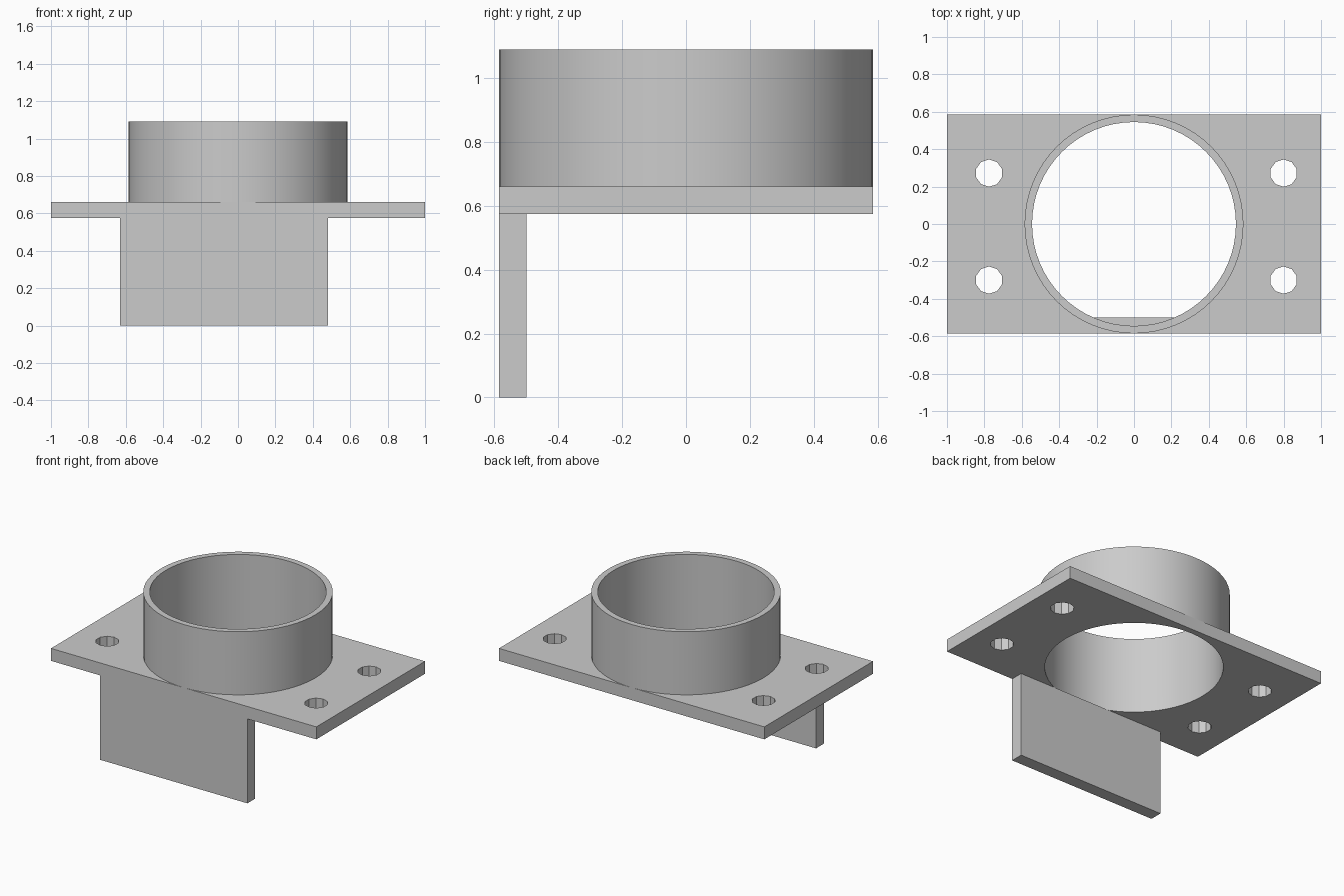
import bpy
import math
from mathutils import Matrix

if "Cube" in bpy.data.objects:
    bpy.data.objects.remove(bpy.data.objects["Cube"], do_unlink=True)

HALF_DEPTH = 0.585
PLATE_BOTTOM, PLATE_TOP, RING_TOP = 0.575, 0.66, 1.09
OUTER, INNER = 0.585, 0.545
SIDES = 64

grey = bpy.data.materials.new("plain grey")
grey.use_nodes = True
colour = (0.6, 0.6, 0.6, 1)
grey.diffuse_color = colour
grey.node_tree.nodes["Principled BSDF"].inputs["Base Color"].default_value = colour


def box(name, low, high):
    """Box between two opposite corners."""
    centre = [(a + b) / 2 for a, b in zip(low, high)]
    bpy.ops.mesh.primitive_cube_add(size=1, location=centre)
    obj = bpy.context.object
    obj.name = name
    size = [b - a for a, b in zip(low, high)]
    obj.data.transform(Matrix.Diagonal((*size, 1)))
    obj.data.materials.append(grey)
    return obj


def cylinder(name, radius, bottom, top, sides, x=0, y=0):
    """Upright cylinder between two heights."""
    bpy.ops.mesh.primitive_cylinder_add(
        vertices=sides, radius=radius, depth=top - bottom,
        location=(x, y, (bottom + top) / 2))
    obj = bpy.context.object
    obj.name = name
    obj.data.materials.append(grey)
    return obj


def cut(target, cutter):
    """Subtract the cutter and keep it out of sight."""
    mod = target.modifiers.new(cutter.name, "BOOLEAN")
    mod.operation = "DIFFERENCE"
    mod.solver = "EXACT"
    mod.object = cutter
    bpy.context.view_layer.objects.active = target
    bpy.ops.object.modifier_apply(modifier=mod.name)
    bpy.data.objects.remove(cutter, do_unlink=True)


# Flange plate with the central bore and four screw holes
plate = box("flange_plate", (-1, -HALF_DEPTH, PLATE_BOTTOM), (1, HALF_DEPTH, PLATE_TOP))
cut(plate, cylinder("plate_bore", INNER, 0.4, 0.8, SIDES))
for x in (-0.775, 0.8):
    for y in (-0.3, 0.272):
        cut(plate, cylinder("screw_hole", 0.073, 0.4, 0.8, 10, x, y))

# Open collar standing on the plate
collar = cylinder("collar", OUTER, PLATE_TOP, RING_TOP, SIDES)
cut(collar, cylinder("collar_bore", INNER, 0.5, 1.3, SIDES))

# Off-centre tab hanging below the front edge
box("front_tab", (-0.63, -HALF_DEPTH, 0), (0.48, -0.5, PLATE_BOTTOM))

# Smooth the round walls and keep the rims and screw holes crisp
for obj in (plate, collar):
    bpy.ops.object.select_all(action="DESELECT")
    obj.select_set(True)
    bpy.context.view_layer.objects.active = obj
    bpy.ops.object.shade_smooth_by_angle(angle=math.radians(30))
